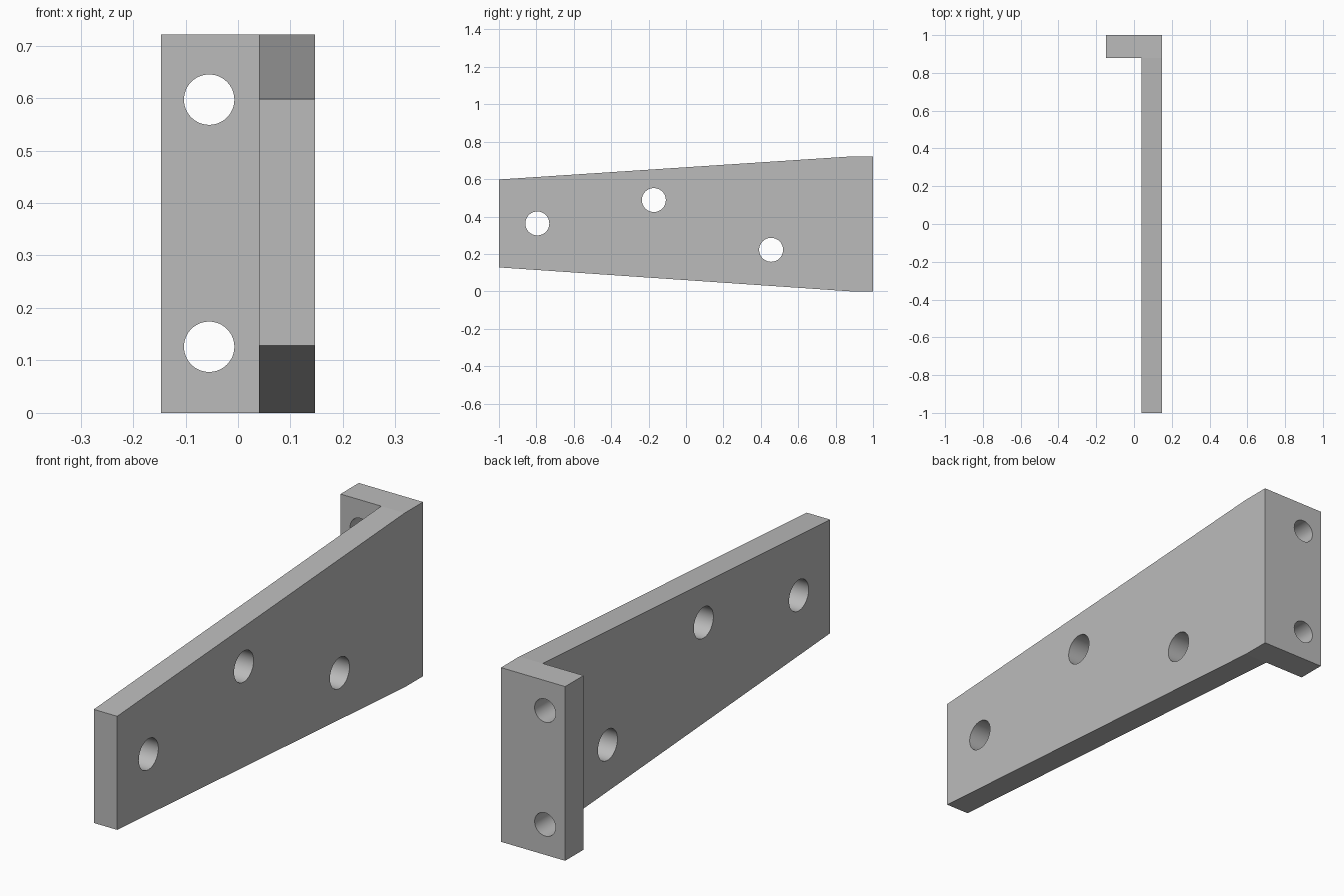
import bpy, bmesh, math

cube = bpy.data.objects.get("Cube")
if cube:
    bpy.data.objects.remove(cube)

HEIGHT, HALF_WIDTH, INNER = 0.721, 0.147, 0.04
FLANGE_Y = 0.88

grey = bpy.data.materials.new("plain grey")
grey.use_nodes = True
colour = (0.5, 0.5, 0.5, 1)
grey.diffuse_color = colour
grey.node_tree.nodes["Principled BSDF"].inputs["Base Color"].default_value = colour

# L-shaped footprint: mounting flange and long arm sharing one edge
bm = bmesh.new()
a, b, c, d, e, f, g = [bm.verts.new((x, y, 0)) for x, y in (
    (-HALF_WIDTH, 1), (-HALF_WIDTH, FLANGE_Y), (INNER, FLANGE_Y), (INNER, -1),
    (HALF_WIDTH, -1), (HALF_WIDTH, FLANGE_Y), (HALF_WIDTH, 1))]
footprint = [bm.faces.new((a, b, c, f, g)), bm.faces.new((c, d, e, f))]
raised = bmesh.ops.extrude_face_region(bm, geom=footprint, use_keep_orig=True)
for v in raised["geom"]:
    if isinstance(v, bmesh.types.BMVert):
        v.co.z = HEIGHT

# Taper the free end of the arm
for v in bm.verts:
    if v.co.y < -0.9:
        v.co.z = 0.598 if v.co.z > 0.3 else 0.128
bmesh.ops.recalc_face_normals(bm, faces=bm.faces)
mesh = bpy.data.meshes.new("bracket")
bm.to_mesh(mesh)
bm.free()
bracket = bpy.data.objects.new("bracket", mesh)
bpy.context.collection.objects.link(bracket)
mesh.materials.append(grey)


def drill(name, location, radius, rotation):
    """Cut a round through hole in the bracket."""
    bpy.ops.mesh.primitive_cylinder_add(vertices=64, radius=radius, depth=0.4,
                                        location=location, rotation=rotation)
    cutter = bpy.context.object
    cutter.name = name
    cutter.data.materials.append(grey)
    bpy.context.view_layer.objects.active = bracket
    mod = bracket.modifiers.new(name, 'BOOLEAN')
    mod.operation, mod.solver, mod.object = 'DIFFERENCE', 'EXACT', cutter
    bpy.ops.object.modifier_apply(modifier=mod.name)
    bpy.data.objects.remove(cutter)


# Three holes across the arm
for y, z in ((-0.795, 0.363), (-0.172, 0.488), (0.455, 0.222)):
    drill("arm_hole", (0.09, y, z), 0.064, (0, math.pi / 2, 0))

# Two mounting holes through the flange
for z in (0.597, 0.126):
    drill("flange_hole", (-0.055, 0.94, z), 0.048, (math.pi / 2, 0, 0))

bpy.ops.object.select_all(action='DESELECT')
bracket.select_set(True)
bpy.context.view_layer.objects.active = bracket
# Smooth the hole walls; the shallow taper bend stays crisp
bpy.ops.object.shade_smooth_by_angle(angle=math.radians(30))
for face in bracket.data.polygons:
    if face.area > 0.01:
        face.use_smooth = False
